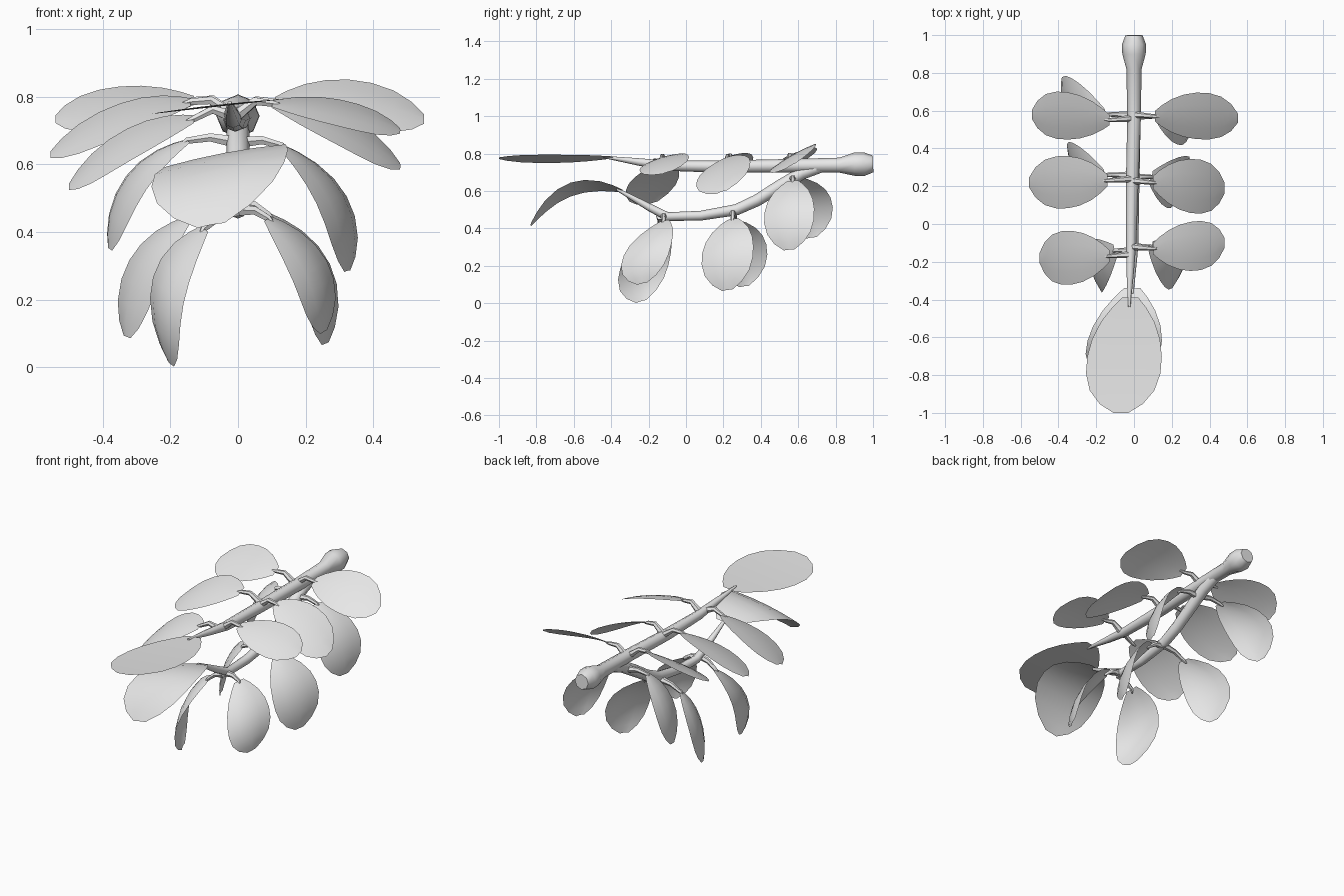
import bpy, bmesh
from mathutils import Vector as V

if "Cube" in bpy.data.objects:
    bpy.data.objects.remove(bpy.data.objects["Cube"])

grey = bpy.data.materials.new("plain grey")
grey.diffuse_color = (0.8, 0.8, 0.8, 1)
grey.use_nodes = True
grey.node_tree.nodes["Principled BSDF"].inputs["Base Color"].default_value = grey.diffuse_color


def tube(name, points, sides_res=1):
    """Tapered stem through (x, y, z, radius) points."""
    cu = bpy.data.curves.new(name, 'CURVE')
    cu.dimensions = '3D'
    cu.bevel_depth = 1.0
    cu.bevel_resolution = sides_res
    cu.use_fill_caps = True
    sp = cu.splines.new('POLY')
    sp.points.add(len(points) - 1)
    for p, (x, y, z, r) in zip(sp.points, points):
        p.co = (x, y, z, 1)
        p.radius = r
    ob = bpy.data.objects.new(name, cu)
    bpy.context.collection.objects.link(ob)
    bpy.ops.object.select_all(action='DESELECT')
    ob.select_set(True)
    bpy.context.view_layer.objects.active = ob
    bpy.ops.object.convert(target='MESH')
    ob = bpy.context.object
    ob.data.materials.clear()
    ob.data.materials.append(grey)
    bpy.ops.object.shade_smooth_by_angle(angle=1.0)


# leaf outline: (position along the midrib, share of half width)
OUTLINE = [(0, .22), (.08, .45), (.2, .71), (.35, .91), (.5, 1), (.65, 1),
           (.8, .87), (.92, .58), (1, .2)]


def leaf(name, base, mid, tip, across, bow=0.01):
    """Blade whose midrib runs through three points; across is the half width."""
    b, m, t, a = V(base), V(mid), V(tip), V(across)
    up = (t - b).cross(a).normalized()
    if up.z < 0:
        up = -up
    bm = bmesh.new()
    rows = []
    for u, w in OUTLINE:
        c = b * (1 - u) * (1 - 2 * u) + m * 4 * u * (1 - u) + t * u * (2 * u - 1)
        rows.append([bm.verts.new(c + a * (s * w) - up * (bow * w * (s * s - .5)))
                     for s in (-1, -.5, 0, .5, 1)])
    for r0, r1 in zip(rows, rows[1:]):
        for i in range(4):
            f = bm.faces.new((r0[i], r0[i + 1], r1[i + 1], r1[i]))
            f.smooth = True
    bm.normal_update()
    if sum((f.normal.dot(up) for f in bm.faces)) < 0:
        bmesh.ops.reverse_faces(bm, faces=bm.faces[:])
    me = bpy.data.meshes.new(name)
    bm.to_mesh(me)
    bm.free()
    me.materials.append(grey)
    bpy.context.collection.objects.link(bpy.data.objects.new(name, me))


# main stems
tube("upper_stem", [(0, 1, .745, .045), (0, .95, .743, .064), (0, .9, .743, .062),
                    (0, .82, .738, .04), (0, .55, .735, .036), (-.01, .2, .73, .033),
                    (-.015, -.1, .735, .027), (-.02, -.25, .755, .02),
                    (-.025, -.44, .782, .006)], 2)
tube("lower_stem", [(0, .74, .735, .03), (0, .62, .695, .034), (0, .5, .625, .034),
                    (0, .38, .55, .032), (0, .27, .5, .03), (0, .08, .468, .026),
                    (0, -.1, .463, .024), (-.005, -.2, .515, .02),
                    (-.01, -.37, .61, .008)], 2)

# end leaves
leaf("upper_end_leaf", (-.02, -.39, .78), (-.05, -.7, .772), (-.07, -1, .775), (.197, 0, .022), 0)
leaf("lower_end_leaf", (-.01, -.34, .6), (-.05, -.62, .612), (-.08, -.83, .42), (.197, 0, .037))

# side leaves: base, middle, tip, half width
UPPER = {
    "upper_right_leaf_1": ((.11, .57, .785), (.33, .57, .785), (.55, .56, .735), (0, .123, .07)),
    "upper_right_leaf_2": ((.1, .22, .78), (.3, .2, .71), (.48, .19, .595), (0, .143, .05)),
    "upper_right_leaf_3": ((.1, -.13, .78), (.3, -.12, .757), (.48, -.1, .7), (0, .13, .04)),
    "upper_left_leaf_1": ((-.13, .55, .79), (-.35, .57, .775), (-.54, .58, .735), (0, .125, .06)),
    "upper_left_leaf_2": ((-.14, .23, .785), (-.35, .22, .735), (-.555, .22, .63), (0, .138, .05)),
    "upper_left_leaf_3": ((-.13, -.17, .735), (-.33, -.18, .66), (-.5, -.18, .535), (0, .142, .05)),
}
LOWER = {
    "lower_right_leaf_1": ((.13, .57, .655), (.285, .55, .5), (.325, .55, .285), (.045, .133, .01)),
    "lower_right_leaf_2": ((.09, .25, .45), (.23, .22, .29), (.26, .22, .07), (.05, .137, .02)),
    "lower_right_leaf_3": ((.09, -.12, .44), (.22, -.21, .29), (.255, -.235, .105), (.05, .127, .03)),
    "lower_left_leaf_1": ((-.15, .58, .67), (-.31, .64, .55), (-.38, .67, .35), (-.03, .13, .02)),
    "lower_left_leaf_2": ((-.15, .26, .44), (-.28, .3, .3), (-.33, .31, .09), (-.05, .125, .02)),
    "lower_left_leaf_3": ((-.1, -.14, .41), (-.215, -.22, .23), (-.2, -.24, .01), (-.045, .135, .04)),
}


# leaf stalks reach from the stem over an elbow into each blade
def stalk(name, start, base, mid, lift):
    s, b, m = V(start), V(base), V(mid)
    elbow = s.lerp(b, .55) + V((0, 0, lift))
    end = b.lerp(m, .12)
    tube(name, [(*s, .02), (*elbow, .014), (*b, .011), (*end, .005)])


for name, (b, m, t, a) in UPPER.items():
    leaf(name, b, m, t, a)
    stalk(name.replace("leaf", "stalk"), (-.01, b[1] + .01, .74), b, m, .025)

STEM_Z = {"1": .665, "2": .485, "3": .465}
for name, (b, m, t, a) in LOWER.items():
    leaf(name, b, m, t, a, .02)
    stalk(name.replace("leaf", "stalk"), (0, b[1], STEM_Z[name[-1]]), b, m, .012)
